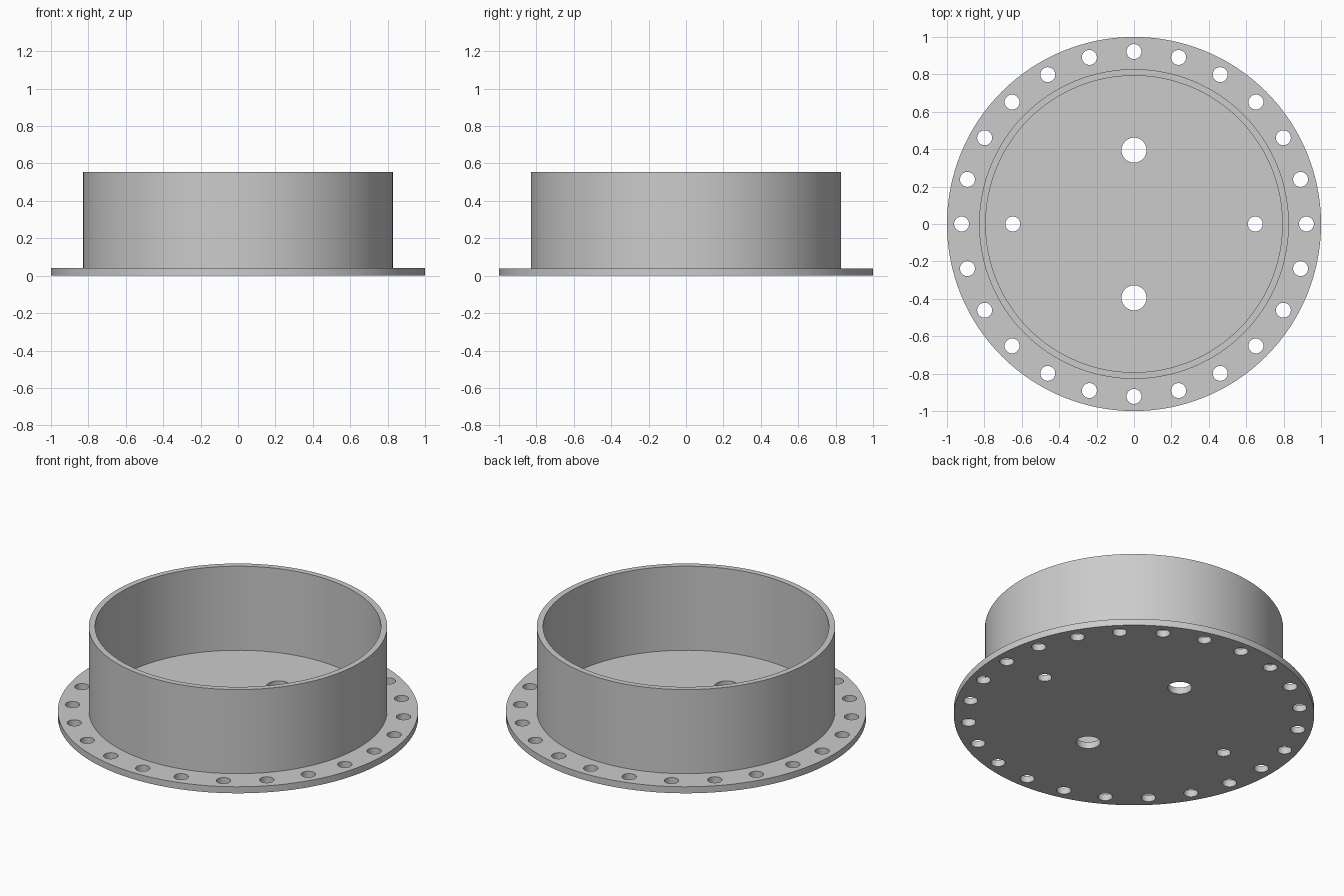
import bpy, bmesh, math
from mathutils import Matrix, Vector

cube = bpy.data.objects.get("Cube")
if cube:
    bpy.data.objects.remove(cube, do_unlink=True)

SEGMENTS = 128
PLATE_R, PLATE_T = 1.0, 0.04
WALL_OUT, WALL_IN, HEIGHT = 0.828, 0.793, 0.555
BOLT_COUNT, BOLT_CIRCLE, BOLT_R = 24, 0.922, 0.04

grey = bpy.data.materials.new("plain grey")
grey.use_nodes = True
colour = (0.6, 0.6, 0.6, 1)
grey.diffuse_color = colour
grey.node_tree.nodes["Principled BSDF"].inputs["Base Color"].default_value = colour


def make_object(name, bm):
    mesh = bpy.data.meshes.new(name)
    bmesh.ops.recalc_face_normals(bm, faces=bm.faces)
    bm.to_mesh(mesh)
    bm.free()
    obj = bpy.data.objects.new(name, mesh)
    bpy.context.collection.objects.link(obj)
    mesh.materials.append(grey)
    return obj


def lathe(name, profile):
    """Turn a radius/height profile around the z axis."""
    bm = bmesh.new()
    verts = [bm.verts.new((r, 0, z)) for r, z in profile]
    edges = [bm.edges.new(pair) for pair in zip(verts, verts[1:])]
    bmesh.ops.spin(bm, geom=verts + edges, cent=(0, 0, 0), axis=(0, 0, 1),
                   angle=math.tau, steps=SEGMENTS)
    bmesh.ops.remove_doubles(bm, verts=bm.verts, dist=0.0001)
    # Merge the flat floor and underside into single faces
    bmesh.ops.dissolve_limit(bm, angle_limit=0.001, verts=bm.verts, edges=bm.edges)
    return make_object(name, bm)


# Flanged cup: flat plate with an upright ring wall
cup = lathe("flanged_cup", [
    (0, 0), (PLATE_R, 0), (PLATE_R, PLATE_T), (WALL_OUT, PLATE_T),
    (WALL_OUT, HEIGHT), (WALL_IN, HEIGHT), (WALL_IN, PLATE_T), (0, PLATE_T)])

# Holes: rim bolt circle, two large and two small floor holes
holes = [(BOLT_CIRCLE, math.tau * i / BOLT_COUNT, BOLT_R) for i in range(BOLT_COUNT)]
for side in (0, math.pi):
    holes.append((0.648, side, BOLT_R))
    holes.append((0.395, side + math.pi / 2, 0.067))

bm = bmesh.new()
for distance, angle, radius in holes:
    place = Vector((distance * math.cos(angle), distance * math.sin(angle), PLATE_T / 2))
    bmesh.ops.create_cone(bm, cap_ends=True, segments=32, radius1=radius, radius2=radius,
                          depth=PLATE_T * 3, matrix=Matrix.Translation(place))
cutter = make_object("hole_cutter", bm)
cutter.hide_render = True

# Drill the holes, then discard the cutter
drill = cup.modifiers.new("Drill", 'BOOLEAN')
drill.operation = 'DIFFERENCE'
drill.solver = 'EXACT'
drill.object = cutter
bpy.ops.object.select_all(action='DESELECT')
bpy.context.view_layer.objects.active = cup
cup.select_set(True)
bpy.ops.object.modifier_apply(modifier=drill.name)
bpy.data.objects.remove(cutter, do_unlink=True)

bpy.ops.object.shade_smooth_by_angle(angle=math.radians(30))
